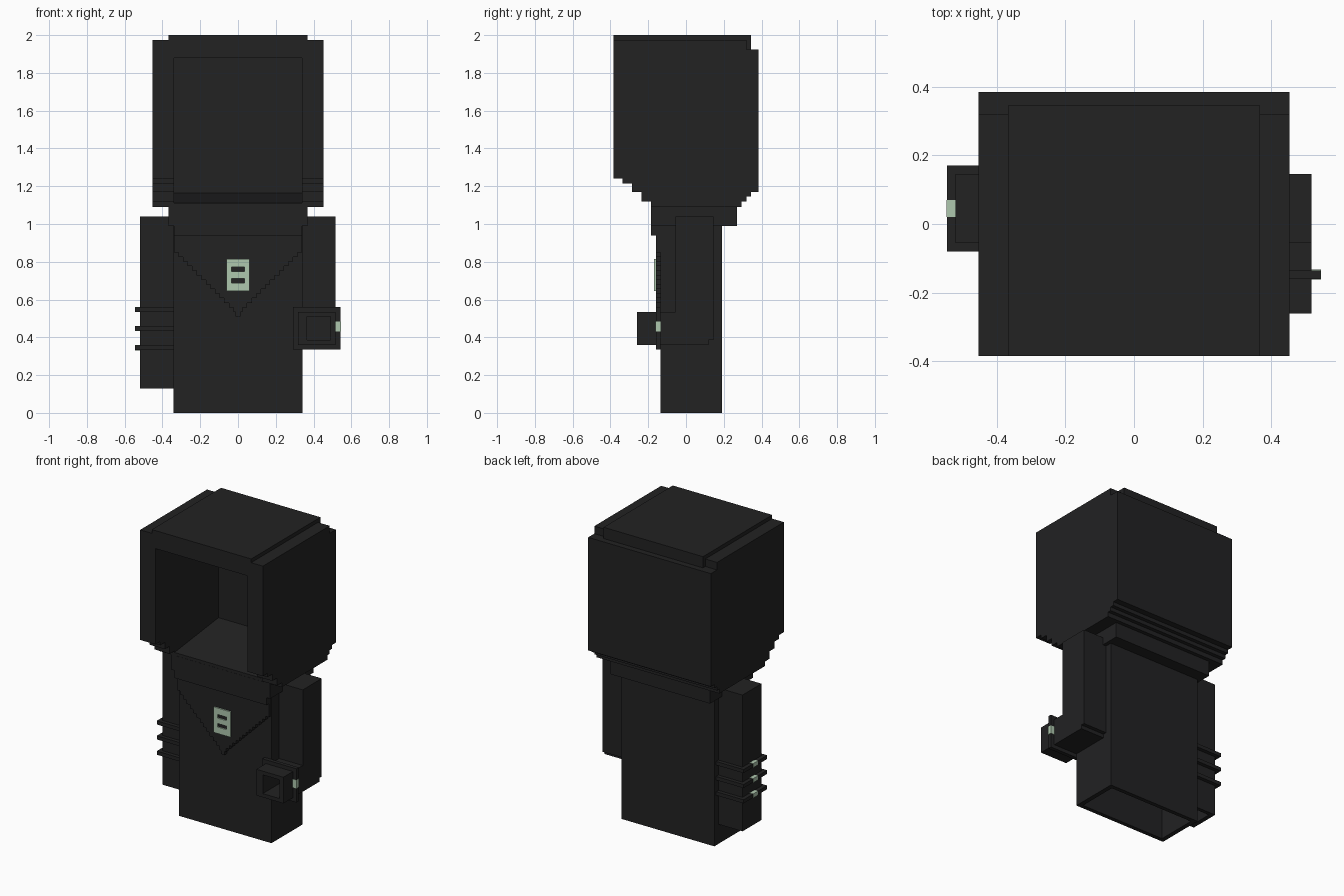
import bpy, bmesh
from mathutils import Vector

if "Cube" in bpy.data.objects:
    bpy.data.objects.remove(bpy.data.objects["Cube"])


def material(name, rgb):
    m = bpy.data.materials.new(name)
    m.diffuse_color = (*rgb, 1)
    m.use_nodes = True
    m.node_tree.nodes["Principled BSDF"].inputs["Base Color"].default_value = m.diffuse_color
    return m


DARK = material("charcoal cloth", (0.0160, 0.0160, 0.0165))
PALE = material("pale green trim", (0.43, 0.58, 0.43))


def prism(name, pts, lo, hi, axis="x", mat=DARK):
    """Extrude a profile: (y, z) points along x, or (x, z) points along y."""
    bm = bmesh.new()
    if axis == "x":
        vs = [bm.verts.new((lo, a, b)) for a, b in pts]
        step = Vector((hi - lo, 0, 0))
    else:
        vs = [bm.verts.new((a, lo, b)) for a, b in pts]
        step = Vector((0, hi - lo, 0))
    face = bm.faces.new(vs)
    ext = bmesh.ops.extrude_face_region(bm, geom=[face], use_keep_orig=True)
    bmesh.ops.translate(bm, vec=step, verts=[v for v in ext["geom"] if isinstance(v, bmesh.types.BMVert)])
    bmesh.ops.recalc_face_normals(bm, faces=bm.faces)
    me = bpy.data.meshes.new(name)
    bm.to_mesh(me)
    bm.free()
    me.materials.append(mat)
    ob = bpy.data.objects.new(name, me)
    bpy.context.collection.objects.link(ob)
    return ob


def box(name, x, y, z, mat=DARK):
    return prism(name, [(y[0], z[0]), (y[1], z[0]), (y[1], z[1]), (y[0], z[1])], x[0], x[1], "x", mat)


def cut(ob, cutter):
    """Subtract the cutter, bake the result and remove the cutter."""
    mod = ob.modifiers.new("cut", "BOOLEAN")
    mod.operation, mod.solver, mod.object = "DIFFERENCE", "EXACT", cutter
    bpy.context.view_layer.update()
    dg = bpy.context.evaluated_depsgraph_get()
    me = bpy.data.meshes.new_from_object(ob.evaluated_get(dg))
    ob.modifiers.clear()
    ob.data = me
    bpy.data.objects.remove(cutter)


# Hood: stepped side profile, hollowed through the face opening
hood = prism("hood", [
    (-0.385, 1.24), (-0.335, 1.24), (-0.335, 1.215), (-0.285, 1.215), (-0.285, 1.17),
    (-0.235, 1.17), (-0.235, 1.12), (-0.185, 1.12), (-0.185, 1.09), (0.295, 1.09),
    (0.295, 1.12), (0.32, 1.12), (0.32, 1.145), (0.345, 1.145), (0.345, 1.17),
    (0.385, 1.17), (0.385, 1.925), (0.32, 1.925), (0.32, 1.975), (-0.385, 1.975)],
    -0.453, 0.453)
cut(hood, prism("face_cutter", [
    (-0.45, 1.0), (-0.184, 1.0), (-0.184, 1.11), (0.28, 1.165), (0.28, 1.88), (-0.45, 1.88)],
    -0.34, 0.34))
prism("hood_top", [
    (-0.385, 1.975), (0.32, 1.975), (0.32, 1.925), (0.345, 1.925), (0.345, 2.0), (-0.385, 2.0)],
    -0.367, 0.367)

# Collar and its front lip
box("collar", (-0.367, 0.367), (-0.185, 0.27), (0.99, 1.09))
box("collar_lip", (-0.34, 0.34), (-0.185, -0.135), (0.94, 0.99))

# Robe body, open underneath
body = box("robe_body", (-0.342, 0.342), (-0.135, 0.19), (0, 0.99))
cut(body, box("body_cutter", (-0.312, 0.312), (-0.108, 0.163), (-0.1, 0.96)))

# Pointed bib with a stair-stepped edge
n = 14
s = 0.34 / n
right = []
for i in range(n):
    x, z = 0.34 - i * s, 0.85 - i * s
    right += [(x, z), (x - s * (0.5 if i == n - 1 else 1), z)]
right.append((s * 0.5, 0.51))
outline = [(0.34, 0.94)] + right + [(-x, z) for x, z in reversed(right)] + [(-0.34, 0.94)]
prism("bib", outline, -0.16, -0.135, "y")

# Plain chest badge with two slots
badge = box("chest_badge", (-0.062, 0.062), (-0.169, -0.16), (0.645, 0.815), PALE)
for z in (0.70, 0.76):
    cut(badge, box("slot_cutter", (-0.034, 0.034), (-0.2, -0.1), (z - 0.012, z + 0.012)))

# Bent arm with a hollow sleeve and cuff band
arm = prism("bent_arm", [
    (-0.26, 0.36), (0.12, 0.36), (0.12, 0.385), (0.145, 0.385),
    (0.145, 1.04), (-0.055, 1.04), (-0.055, 0.535), (-0.26, 0.535)], 0.318, 0.517)
band = box("bent_arm_band", (0.292, 0.543), (-0.16, -0.135), (0.335, 0.56))
for part in (arm, band):
    cut(part, box("sleeve_cutter", (0.365, 0.49), (-0.3, -0.08), (0.385, 0.51)))
box("bent_arm_stud", (0.517, 0.545), (-0.162, -0.133), (0.43, 0.485), PALE)

# Hanging arm with three bands, each with a pale stud
hang = box("hanging_arm", (-0.519, -0.34), (-0.055, 0.145), (0.13, 1.04))
cut(hang, box("sleeve_cutter", (-0.49, -0.37), (-0.03, 0.12), (0.0, 0.28)))
for i, z in enumerate((0.333, 0.435, 0.535)):
    box(f"hanging_arm_band_{i + 1}", (-0.544, -0.338), (-0.08, 0.17), (z, z + 0.024))
    box(f"hanging_arm_stud_{i + 1}", (-0.546, -0.519), (0.02, 0.07), (z - 0.002, z + 0.026), PALE)
